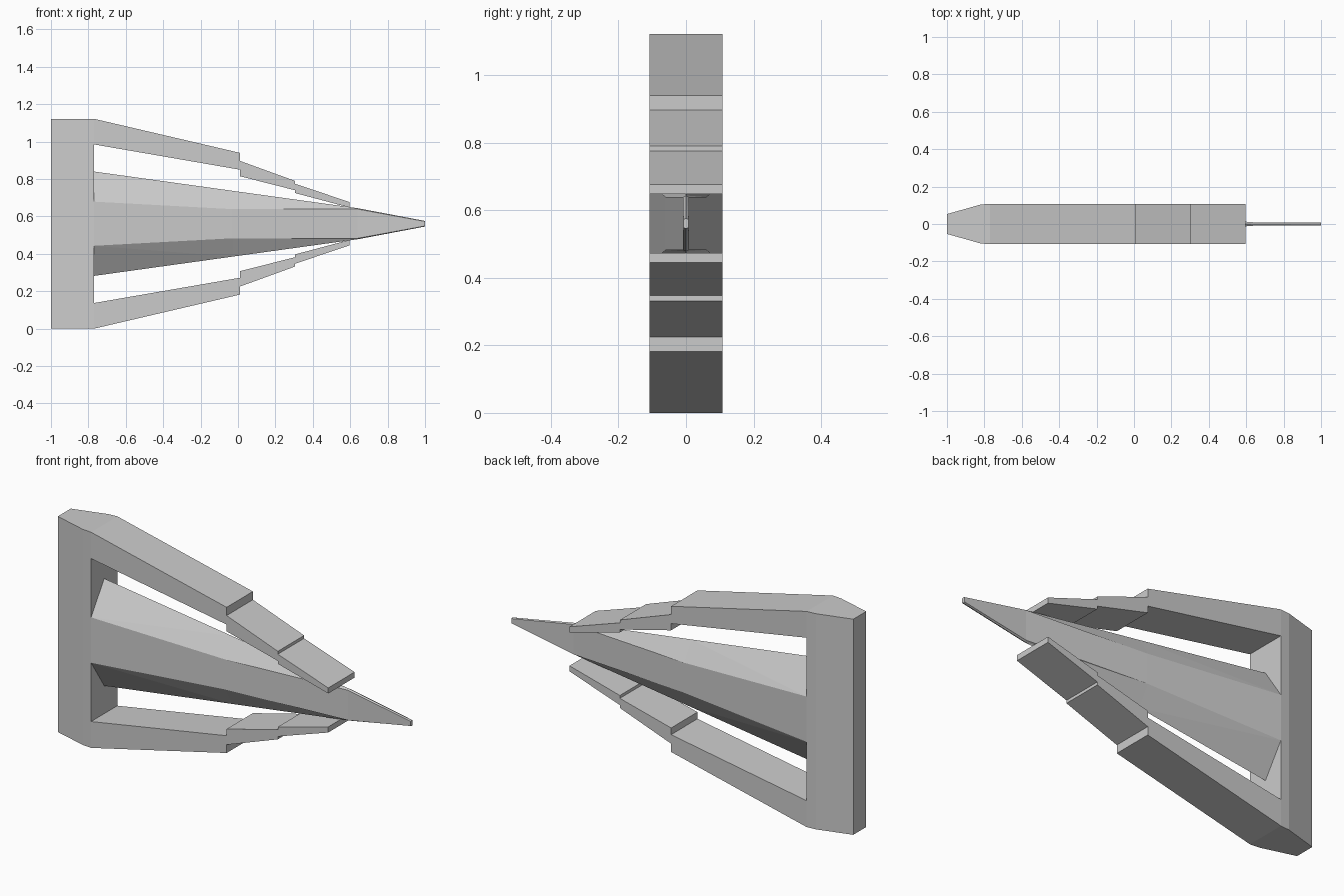
import bpy

if "Cube" in bpy.data.objects:
    bpy.data.objects.remove(bpy.data.objects["Cube"])

MID = 0.561  # mirror plane height


def make(name, verts, faces):
    me = bpy.data.meshes.new(name)
    me.from_pydata(verts, [], faces)
    me.update()
    ob = bpy.data.objects.new(name, me)
    bpy.context.collection.objects.link(ob)
    return ob


def loft(name, sections):
    # Skin a row of equal-sized closed sections and cap both ends
    n = len(sections[0])
    verts = [p for s in sections for p in s]
    faces = [tuple(range(n))[::-1],
             tuple(range((len(sections) - 1) * n, len(sections) * n))]
    for s in range(len(sections) - 1):
        for i in range(n):
            j = (i + 1) % n
            faces.append((s * n + i, s * n + j, (s + 1) * n + j, (s + 1) * n + i))
    ob = make(name, verts, faces)
    bpy.context.view_layer.objects.active = ob
    bpy.ops.object.mode_set(mode='EDIT')
    bpy.ops.mesh.select_all(action='SELECT')
    bpy.ops.mesh.normals_make_consistent(inside=False)
    bpy.ops.mesh.quads_convert_to_tris()
    bpy.ops.object.mode_set(mode='OBJECT')
    return ob


# Rear upright block with tapered back edge
half = [(-1, 0.053), (-0.82, 0.104), (-0.77, 0.108)]
plan = [(x, -y) for x, y in half] + [(x, y) for x, y in reversed(half)]
loft("rear_block", [[(x, y, z) for x, y in plan] for z in (0, 2 * MID)])

# Stepped arms, upper and lower: x0, x1, then top and bottom heights at each end
steps = [(-0.77, 0.01, 1.122, 0.985, 0.94, 0.85),
         (0.01, 0.305, 0.897, 0.815, 0.79, 0.74),
         (0.305, 0.595, 0.775, 0.725, 0.677, 0.648)]
for side, sign in (("upper", 1), ("lower", -1)):
    for k, (x0, x1, t0, b0, t1, b1) in enumerate(steps):
        prof = [(x0, t0), (x1, t1), (x1, b1), (x0, b0)]
        loft(f"{side}_arm_{k + 1}",
             [[(x, y, MID + sign * (z - MID)) for x, z in prof]
              for y in (-0.108, 0.108)])

# Central spear: x, half width, crease half height, ridge half height
rows = [(-0.77, 0.108, 0.118, 0.279),
        (-0.03, 0.06, 0.078, 0.176),
        (0.64, 0.009, 0.078, 0.083),
        (1.0, 0.008, 0.012, 0.015)]
loft("central_spear",
     [[(x, -w, MID + c), (x, 0, MID + r), (x, w, MID + c),
       (x, w, MID - c), (x, 0, MID - r), (x, -w, MID - c)]
      for x, w, c, r in rows])
